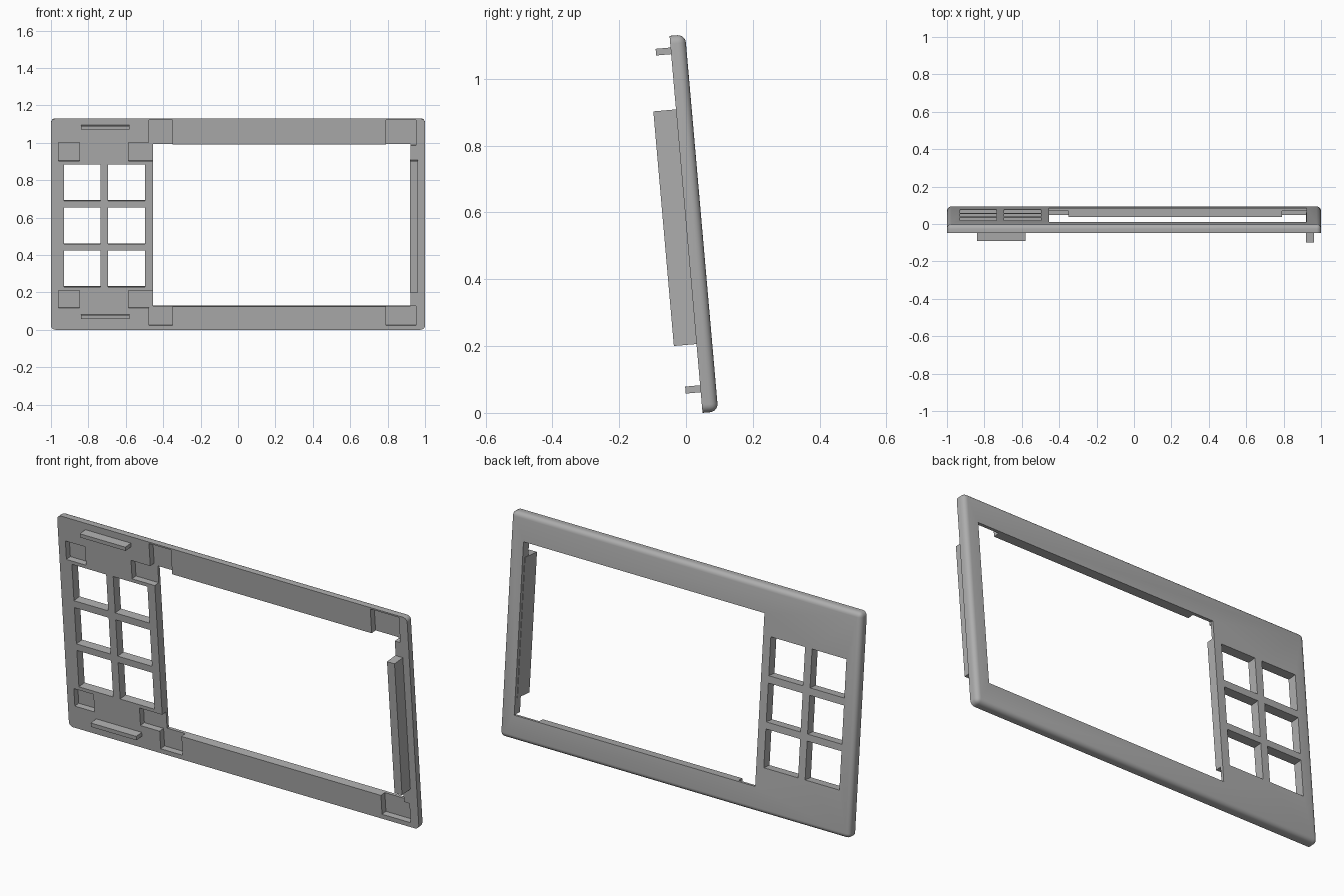
import bpy, bmesh, math
from mathutils import Matrix, Vector

cube = bpy.data.objects.get("Cube")
if cube:
    bpy.data.objects.remove(cube, do_unlink=True)

HEIGHT, THICK, ROUND = 1.133, 0.047, 0.024
POCKET = 0.032
TILT = math.radians(5)
LEAN = Matrix.Translation((0, 0.0495, 0)) @ Matrix.Rotation(TILT, 4, 'X')

grey = bpy.data.materials.new("plain grey")
grey.use_nodes = True
grey.diffuse_color = (0.42, 0.42, 0.42, 1)
grey.node_tree.nodes["Principled BSDF"].inputs["Base Color"].default_value = (0.42, 0.42, 0.42, 1)


def box(name, x, y, z, rounded=False):
    """Box from (min, max) ranges, in the upright frame of the panel."""
    bm = bmesh.new()
    bmesh.ops.create_cube(bm, size=1)
    for v in bm.verts:
        v.co = Vector([r[0] if c < 0 else r[1] for r, c in zip((x, y, z), v.co)])
    if rounded:
        # round the four corners and the rim of the back
        edges = [e for e in bm.edges
                 if not all(v.co.y < y[0] + 1e-5 for v in e.verts)]
        bmesh.ops.bevel(bm, geom=edges, offset=ROUND, segments=5,
                        profile=0.5, affect='EDGES')
    mesh = bpy.data.meshes.new(name)
    bm.to_mesh(mesh)
    bm.free()
    mesh.materials.append(grey)
    ob = bpy.data.objects.new(name, mesh)
    bpy.context.collection.objects.link(ob)
    ob.matrix_world = LEAN
    return ob


panel = box("panel", (-1, 1), (0, THICK), (0, HEIGHT), rounded=True)

# openings: screen window and a grid of six button holes
through = (-0.1, 0.1)
cuts = [((-0.455, 0.922), through, (0.125, 0.995))]
for x in (-0.93, -0.694):
    for z in (0.23, 0.46, 0.692):
        cuts.append(((x, x + 0.196), through, (z, z + 0.195)))

# shallow pockets in the front face
shallow = (-0.1, POCKET)
for x in ((-0.475, -0.35), (0.79, 0.953)):
    for z in ((0.024, 0.127), (0.99, 1.125)):
        cuts.append((x, shallow, z))
for x in ((-0.96, -0.848), (-0.585, -0.45)):
    for z in ((0.118, 0.212), (0.905, 1.004)):
        cuts.append((x, shallow, z))

bpy.context.view_layer.objects.active = panel
for x, y, z in cuts:
    cutter = box("cutter", x, y, z)
    cutter.hide_render = True
    mod = panel.modifiers.new("cut", 'BOOLEAN')
    mod.operation, mod.solver, mod.object = 'DIFFERENCE', 'EXACT', cutter
    bpy.ops.object.modifier_apply(modifier=mod.name)
    bpy.data.objects.remove(cutter, do_unlink=True)

bpy.ops.object.select_all(action='DESELECT')
panel.select_set(True)
bpy.ops.object.shade_smooth_by_angle(angle=math.radians(30))

# tabs and side fin standing out of the front face
box("upper_tab", (-0.84, -0.58), (-0.045, 0.002), (1.078, 1.098))
box("lower_tab", (-0.84, -0.58), (-0.045, 0.002), (0.062, 0.083))
box("side_fin", (0.92, 0.963), (-0.068, 0.03), (0.207, 0.912))
